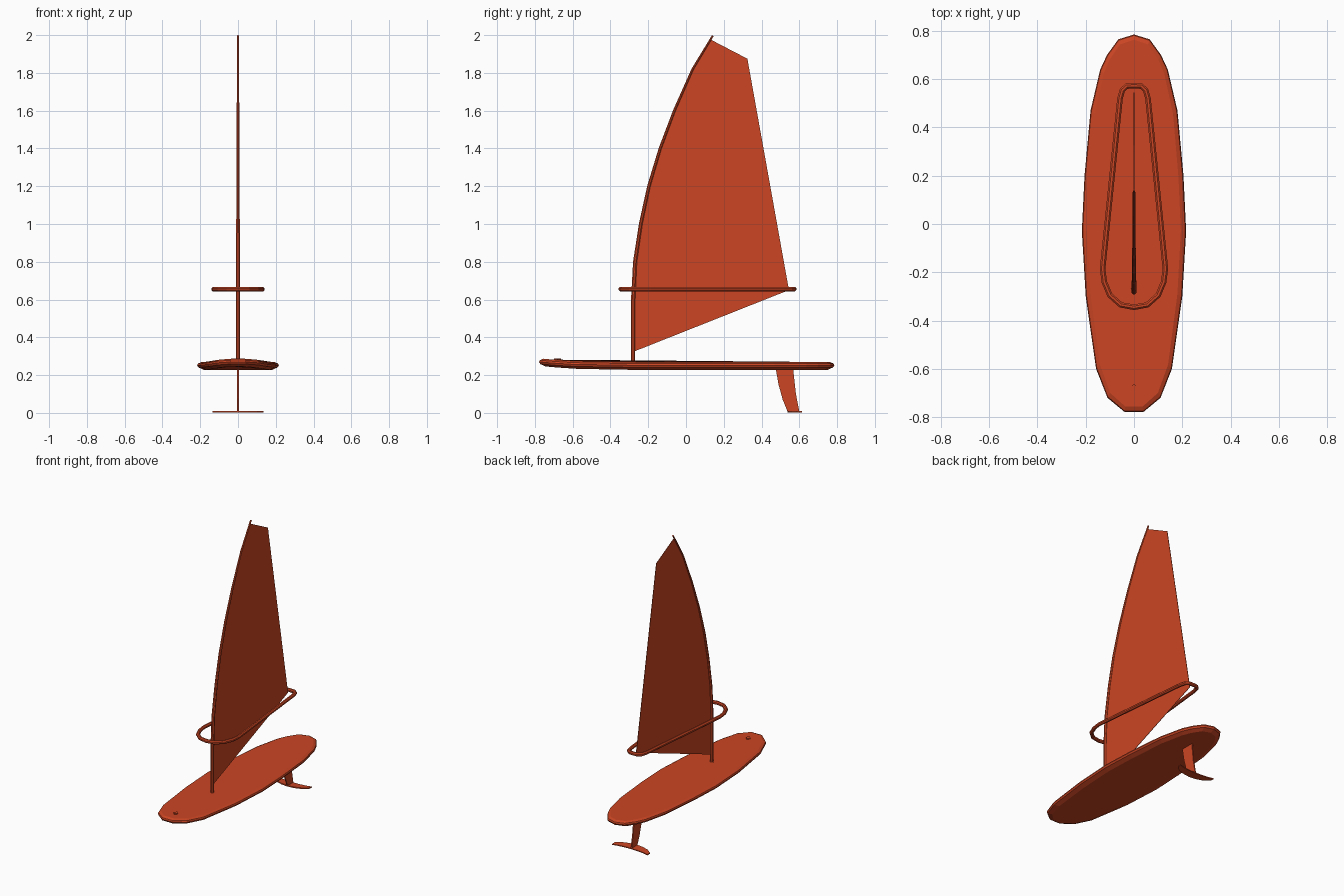
import bpy, bmesh, math
from mathutils import Vector

if "Cube" in bpy.data.objects:
    bpy.data.objects.remove(bpy.data.objects["Cube"])

COLOUR = (0.60, 0.06, 0.017, 1)
orange = bpy.data.materials.new("orange_red")
orange.use_nodes = True
orange.diffuse_color = COLOUR
orange.node_tree.nodes["Principled BSDF"].inputs["Base Color"].default_value = COLOUR


def finish(name, bm):
    bmesh.ops.recalc_face_normals(bm, faces=bm.faces)
    mesh = bpy.data.meshes.new(name)
    bm.to_mesh(mesh)
    bm.free()
    mesh.materials.append(orange)
    obj = bpy.data.objects.new(name, mesh)
    bpy.context.scene.collection.objects.link(obj)
    return obj


def loft(name, rings, caps=True, loop=False):
    """Skin a list of equal-length point rings."""
    bm = bmesh.new()
    rows = [[bm.verts.new(p) for p in ring] for ring in rings]
    n = len(rows[0])
    pairs = list(zip(rows, rows[1:] + rows[:1])) if loop else list(zip(rows, rows[1:]))
    for a, b in pairs:
        for i in range(n):
            j = (i + 1) % n
            bm.faces.new((a[i], a[j], b[j], b[i]))
    if caps and not loop:
        bm.faces.new(rows[0])
        bm.faces.new(rows[-1])
    return finish(name, bm)


def tube(name, path, radii, sides=8, loop=False):
    """Sweep a round section along a path."""
    pts = [Vector(p) for p in path]
    n, rings = len(pts), []
    for i, p in enumerate(pts):
        a = pts[(i - 1) % n] if loop or i else p
        b = pts[(i + 1) % n] if loop or i < n - 1 else p
        t = (b - a).normalized()
        ref = Vector((0, 0, 1)) if loop else Vector((1, 0, 0))
        u = t.cross(ref).normalized()
        v = t.cross(u)
        angles = [2 * math.pi * (k + 0.5) / sides for k in range(sides)]
        rings.append([p + radii[i] * (math.cos(w) * u + math.sin(w) * v) for w in angles])
    return loft(name, rings, loop=loop)


def plate(name, outline, thick):
    """Flat upright plate from a (y, z) outline."""
    return loft(name, [[(x, y, z) for y, z in outline] for x in (-thick / 2, thick / 2)])


# Board: half outline as (half width, y), mirrored, stacked in rings
half = [(0.04, -0.778), (0.11, -0.72), (0.157, -0.6), (0.20, -0.3), (0.216, -0.03),
        (0.205, 0.2), (0.18, 0.47), (0.14, 0.64), (0.112, 0.7), (0.065, 0.765), (0.0, 0.785)]
outline = half + [(-x, y) for x, y in reversed(half[:-1])]


def rocker(y):
    return 0.018 * max(0, (-y - 0.4) / 0.38) ** 2


def board_ring(inset, z):
    return [(x * (1 - inset / 0.216), y * (1 - inset / 0.785), z + rocker(y)) for x, y in outline]


loft("board", [board_ring(0.035, 0.228), board_ring(0.006, 0.241), board_ring(0, 0.252),
               board_ring(0.004, 0.261), board_ring(0.022, 0.269)])

# Mast: curved and tapering
mast = [(-0.28, 0.27), (-0.28, 0.6), (-0.27, 0.8), (-0.24, 1.0), (-0.197, 1.2),
        (-0.137, 1.4), (-0.062, 1.6), (0.035, 1.82), (0.142, 1.997)]
tube("mast", [(0, y, z) for y, z in mast],
     [0.012 - 0.0065 * max(0, z - 0.6) / 1.4 for y, z in mast])

# Sail: luff follows the mast
luff = [(-0.275, 0.325)] + mast[1:-1] + [(0.133, 1.975)]
plate("sail", luff + [(0.325, 1.875), (0.545, 0.65)], 0.003)

# Boom: closed wishbone loop around the sail
side = [(0.055, -0.335), (0.1, -0.295), (0.123, -0.24), (0.13, -0.185),
        (0.058, 0.52), (0.048, 0.555), (0.03, 0.571)]
wish = [(0, -0.345)] + side + [(0, 0.573)] + [(-x, y) for x, y in reversed(side)]
tube("boom", [(x, y, 0.655) for x, y in wish], [0.0125] * len(wish), loop=True)

# Mast foot and nose fitting
def stub(name, y, z0, z1, r0, r1, sides):
    bm = bmesh.new()
    bmesh.ops.create_cone(bm, cap_ends=True, segments=sides, radius1=r0, radius2=r1, depth=z1 - z0)
    bmesh.ops.translate(bm, verts=bm.verts, vec=(0, y, (z0 + z1) / 2))
    return finish(name, bm)


stub("mast_foot", -0.28, 0.262, 0.275, 0.03, 0.018, 6)
stub("nose_fitting", -0.68, 0.27, 0.287, 0.018, 0.018, 4)

# Fin: raked back under the tail
plate("fin", [(0.475, 0.235), (0.49, 0.15), (0.512, 0.07), (0.538, 0.006),
              (0.6, 0.006), (0.582, 0.1), (0.567, 0.235)], 0.008)

# Fin wing: swept crescent
span = [(0, 0.537, 0.598), (0.05, 0.543, 0.6), (0.1, 0.56, 0.606), (0.135, 0.588, 0.615)]
span = [(-x, a, b) for x, a, b in reversed(span[1:])] + span
loft("fin_wing", [[(x, a, 0.003), (x, b, 0.003), (x, b, 0.009), (x, a, 0.011)] for x, a, b in span])

# Sit the lowest point on the ground
for obj in bpy.context.scene.collection.objects:
    if obj.name == "fin_wing":
        obj.location.z = -0.003 + 0.003
